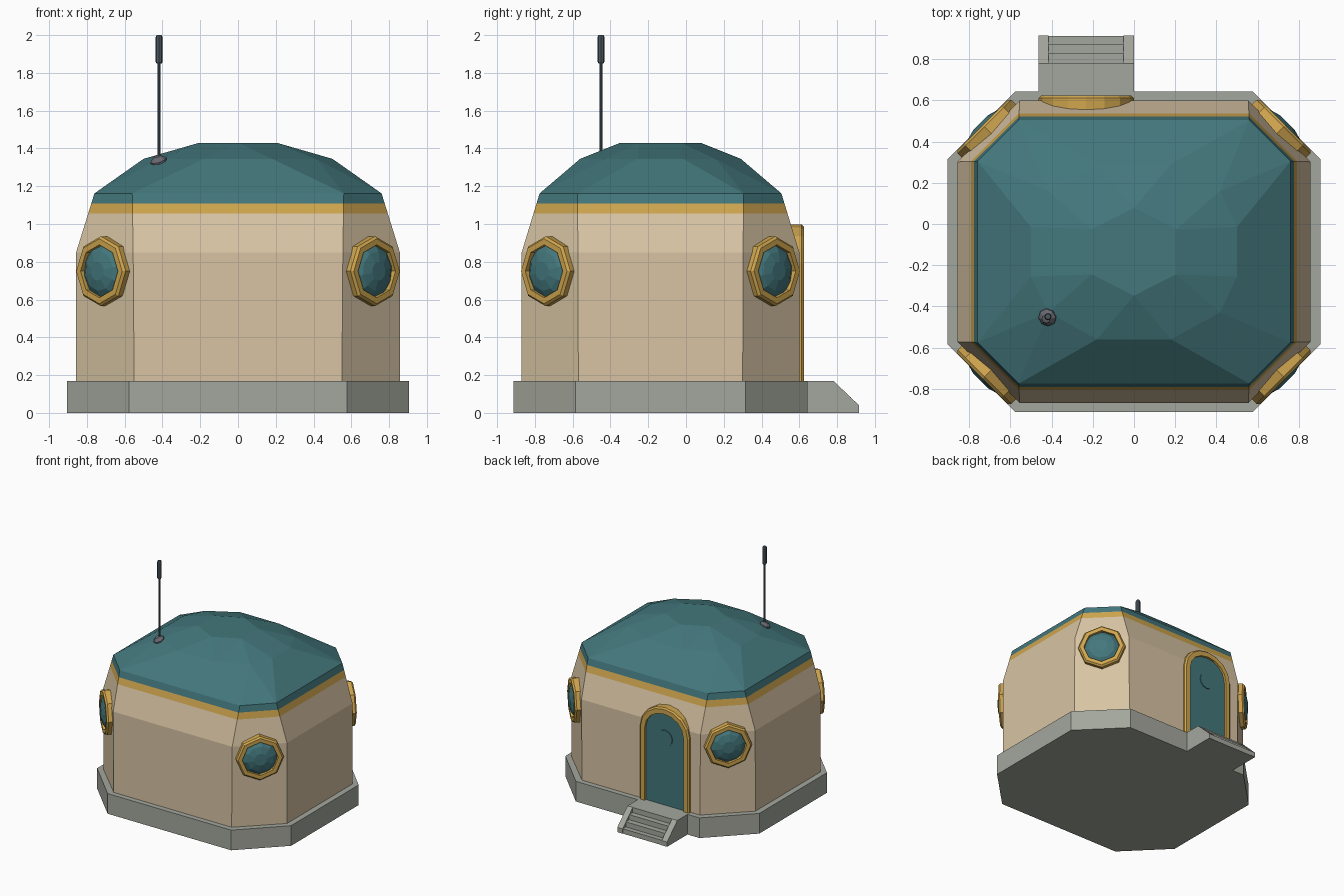
import bpy, bmesh, math
from mathutils import Matrix, Vector

if "Cube" in bpy.data.objects:
    bpy.data.objects.remove(bpy.data.objects["Cube"])

CY = -0.135  # centre of the hut in y (the steps stick out at the back)


def material(name, r, g, b):
    m = bpy.data.materials.new(name)
    lin = [((c / 255 + 0.055) / 1.055) ** 2.4 for c in (r, g, b)]
    m.diffuse_color = (*lin, 1)
    m.use_nodes = True
    m.node_tree.nodes["Principled BSDF"].inputs["Base Color"].default_value = m.diffuse_color
    return m


TAN = material("tan wall", 216, 196, 164)
TEAL = material("teal", 67, 119, 124)
GOLD = material("gold trim", 207, 165, 78)
GREY = material("concrete grey", 164, 167, 157)
DARK = material("dark metal", 76, 88, 97)
MID = material("mid grey metal", 104, 105, 113)


def finish(name, bm, *mats):
    bmesh.ops.recalc_face_normals(bm, faces=bm.faces)
    me = bpy.data.meshes.new(name)
    bm.to_mesh(me)
    bm.free()
    for m in mats:
        me.materials.append(m)
    ob = bpy.data.objects.new(name, me)
    bpy.context.collection.objects.link(ob)
    return ob


def loft(bm, rings, closed=False, cap0=False, cap1=False):
    vs = [[bm.verts.new(p) for p in r] for r in rings]
    n = len(vs[0])
    pairs = list(zip(vs, vs[1:])) + ([(vs[-1], vs[0])] if closed else [])
    for a, b in pairs:
        for i in range(n):
            j = (i + 1) % n
            bm.faces.new((a[i], a[j], b[j], b[i]))
    if cap0:
        bm.faces.new(vs[0])
    if cap1:
        bm.faces.new(vs[-1])


def octagon(hx, hy, cx, cy, z):
    """Rectangle hx by hy with its corners cut at cx / cy."""
    pts = [(cx, -hy), (hx, -cy), (hx, cy), (cx, hy),
           (-cx, hy), (-hx, cy), (-hx, -cy), (-cx, -hy)]
    return [(x, y + CY, z) for x, y in pts]


def wall_ring(z):
    """Outline of the upper, inward leaning wall."""
    t = (z - 0.85) / (1.162 - 0.85)
    mix = lambda a, b: a + (b - a) * t
    return octagon(mix(.857, .76), mix(.735, .64), mix(.555, .56), mix(.437, .44), z)


def lathe(sides, profile, matrix, start=0.0):
    return [[matrix @ Vector((r * math.cos(start + math.tau * i / sides),
                              r * math.sin(start + math.tau * i / sides), d))
             for i in range(sides)] for r, d in profile]


def prism_x(name, profile, x0, x1, mat):
    """Extrude a (y, z) profile along x."""
    bm = bmesh.new()
    loft(bm, [[(x, y, z) for y, z in profile] for x in (x0, x1)], cap0=True, cap1=True)
    return finish(name, bm, mat)


# Foundation slab
bm = bmesh.new()
loft(bm, [octagon(.905, .779, .577, .45, z) for z in (0, .17)], cap0=True, cap1=True)
finish("foundation", bm, GREY)

# Walls with gold band
bm = bmesh.new()
loft(bm, [octagon(.857, .735, .55, .435, .17), wall_ring(.85), wall_ring(1.056), wall_ring(1.109)])
for f in bm.faces:
    f.material_index = int(f.calc_center_median().z > 1.056)
finish("walls", bm, TAN, GOLD)

# Faceted roof
bm = bmesh.new()
pts = wall_ring(1.109) + wall_ring(1.162)
for sx in (-1, 1):
    for sy in (-1, 1):
        for x, y, z in ((.18, .425, 1.345), (.417, .295, 1.343), (.5, .12, 1.345), (.205, .11, 1.43)):
            pts.append((sx * x, CY + sy * y, z))
pts += [(0, CY - .213, 1.43), (0, CY + .213, 1.43)]
for p in pts:
    bm.verts.new(p)
bmesh.ops.convex_hull(bm, input=bm.verts)
finish("roof", bm, TEAL)

# Round windows on the four cut corners
for sx, side in ((-1, "left"), (1, "right")):
    for sy, end in ((-1, "front"), (1, "back")):
        normal = Vector((sx, sy, 0)).normalized()
        up = Vector((0, 0, 1))
        m = Matrix((up.cross(normal), up, normal)).transposed().to_4x4()
        m.translation = (sx * .703, CY + sy * .585, .75)
        bm = bmesh.new()
        loft(bm, lathe(8, [(.185, -.05), (.185, .032), (.172, .045), (.14, .045), (.135, -.05)],
                       m, math.pi / 2), closed=True)
        finish(f"window_frame_{end}_{side}", bm, GOLD)
        bm = bmesh.new()
        loft(bm, lathe(10, [(.14, .02), (.105, .045), (.05, .06)], m, .2), cap1=True)
        finish(f"window_glass_{end}_{side}", bm, TEAL)


# Arched door
DX = -0.232


def arch(w, top, y, spring=.79):
    pts = [(DX + w, y, .165)]
    for i in range(9):
        a = math.pi * i / 8
        pts.append((DX + w * math.cos(a), y, spring + (top - spring) * math.sin(a)))
    return pts + [(DX - w, y, .165)]


bm = bmesh.new()
loft(bm, [arch(.231, .997, .5), arch(.231, .997, .612), arch(.219, .985, .624),
          arch(.18, .945, .624), arch(.18, .945, .5)], closed=True)
finish("door_frame", bm, GOLD)
bm = bmesh.new()
loft(bm, [arch(.182, .947, .52), arch(.182, .947, .606)], cap1=True)
finish("door", bm, TEAL)

# Porthole plate on the door
bm = bmesh.new()
m = Matrix.Translation((DX, .605, .735)) @ Matrix.Rotation(-math.pi / 2, 4, 'X')
loft(bm, lathe(12, [(.068, 0), (.068, .007)], m), cap1=True)
finish("door_porthole", bm, TEAL)

# Back steps between two sloping side walls
side = [(.6, 0), (.6, .17), (.78, .17), (.916, .04), (.916, 0)]
prism_x("step_side_left", side, -.465, -.415, GREY)
prism_x("step_side_right", side, -.05, 0, GREY)
treads = [(.6, 0), (.6, .17), (.782, .17)]
for i in range(3):
    y, z = .782 + .046 * i, .127 - .043 * i
    treads += [(y, z), (min(y + .046, .914), z)]
treads.append((.914, 0))
prism_x("steps", treads, -.415, -.05, GREY)

# Antenna
AX, AY = -.418, -.45
up = Matrix.Translation((AX, AY, 0))
tilt = Matrix.Translation((AX, AY, 1.325)) @ Vector((-.3, -.35, 1)).to_track_quat('Z', 'Y').to_matrix().to_4x4()
for name, prof, mat, mtx in (
        ("antenna_base", [(.046, -.02), (.044, .015), (.02, .037)], MID, tilt),
        ("antenna_rod", [(.009, 1.32), (.009, 1.86)], DARK, up),
        ("antenna_tip", [(.014, 1.85), (.018, 1.858), (.018, 1.99), (.013, 2.0)], DARK, up)):
    bm = bmesh.new()
    loft(bm, lathe(8, prof, mtx), cap0=True, cap1=True)
    finish(name, bm, mat)
